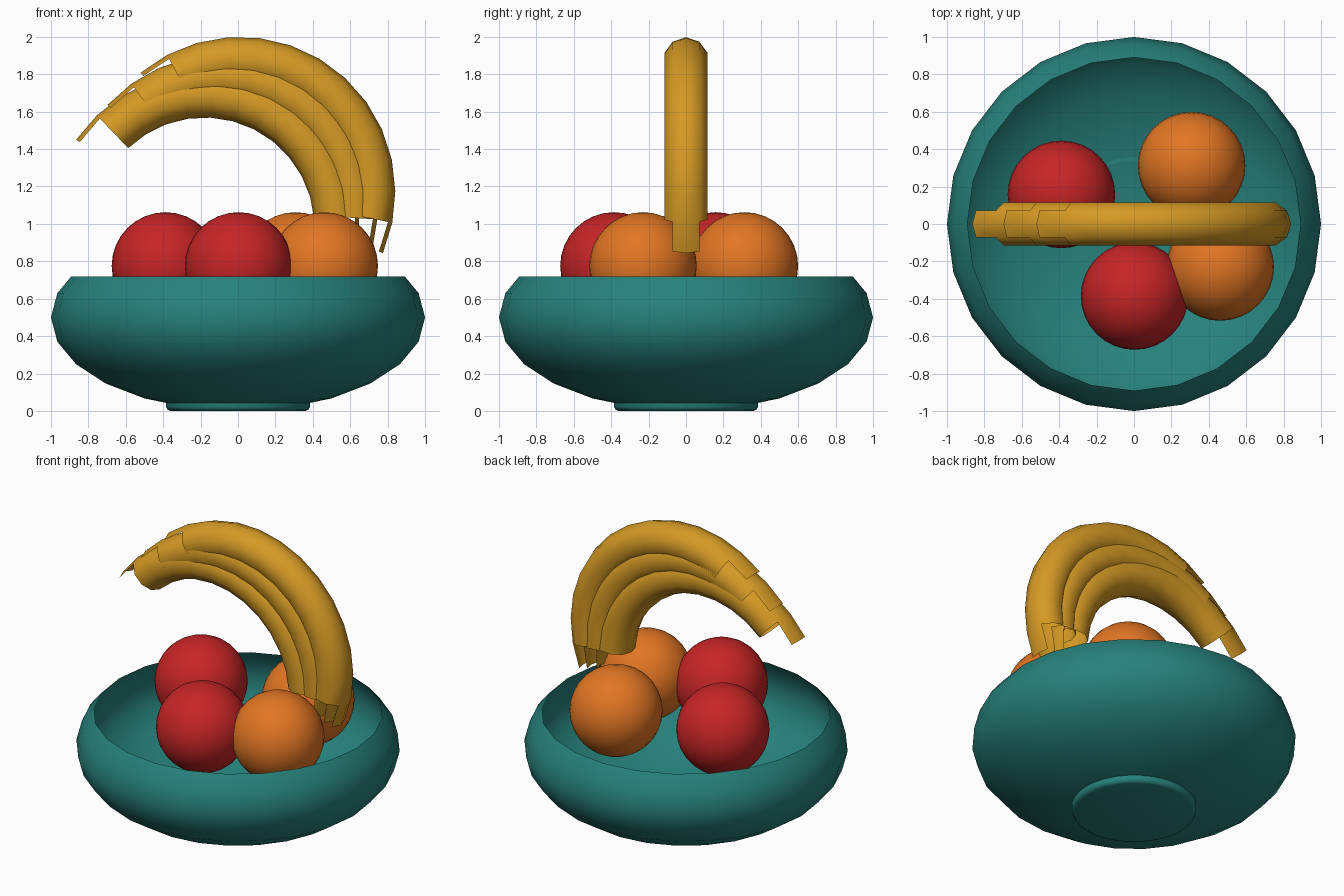
import bpy, bmesh
from math import sin, cos, pi, radians

if "Cube" in bpy.data.objects:
    bpy.data.objects.remove(bpy.data.objects["Cube"])


def material(name, rgb):
    m = bpy.data.materials.new(name)
    m.diffuse_color = (*rgb, 1)
    m.use_nodes = True
    m.node_tree.nodes["Principled BSDF"].inputs["Base Color"].default_value = m.diffuse_color
    return m


TEAL = material("teal glaze", (0.02, 0.22, 0.2))
RED = material("apple red", (0.57, 0.018, 0.02))
ORANGE = material("orange peel", (0.76, 0.18, 0.017))
YELLOW = material("banana yellow", (0.66, 0.32, 0.018))


def finish(name, bm, mat, angle):
    bmesh.ops.remove_doubles(bm, verts=bm.verts, dist=1e-5)
    bmesh.ops.recalc_face_normals(bm, faces=bm.faces)
    me = bpy.data.meshes.new(name)
    bm.to_mesh(me)
    bm.free()
    me.materials.append(mat)
    ob = bpy.data.objects.new(name, me)
    bpy.context.collection.objects.link(ob)
    bpy.ops.object.select_all(action='DESELECT')
    ob.select_set(True)
    bpy.context.view_layer.objects.active = ob
    bpy.ops.object.shade_smooth_by_angle(angle=radians(angle))
    return ob


def lathe(name, profile, sides, mat, angle=40):
    """Spin an (r, z) profile about the z axis."""
    bm = bmesh.new()
    vs = [bm.verts.new((r, 0, z)) for r, z in profile]
    es = [bm.edges.new(p) for p in zip(vs, vs[1:])]
    bmesh.ops.spin(bm, geom=vs + es, cent=(0, 0, 0), axis=(0, 0, 1),
                   angle=2 * pi, steps=sides, use_duplicate=False)
    return finish(name, bm, mat, angle)


# bowl: squashed sphere cut off at the rim, with a thin wall
RIM = (0.891, 0.72)
lats = [radians(a) for a in range(-90, 16, 15)]
outer = [(cos(a), max(0.5 + 0.5 * sin(a), 0.004)) for a in lats]
inner = [(0.988 * cos(a), 0.5 + 0.488 * sin(a)) for a in lats]
lathe("bowl", outer + [RIM] + inner[::-1], 24, TEAL)

# foot ring under the bowl, rounded at its lower edge
lathe("bowl_foot", [(0, 0), (0.36, 0), (0.376, 0.006), (0.385, 0.022), (0.385, 0.05), (0.34, 0.05)],
      32, TEAL, 50)

# round fruit
for name, x, y, mat in (("apple_left", -0.388, 0.158, RED), ("apple_front", 0.003, -0.385, RED),
                        ("orange_back", 0.308, 0.312, ORANGE), ("orange_right", 0.461, -0.23, ORANGE)):
    bm = bmesh.new()
    bmesh.ops.create_uvsphere(bm, u_segments=32, v_segments=16, radius=0.2875)
    bmesh.ops.translate(bm, verts=bm.verts, vec=(x, y, 0.775))
    finish(name, bm, mat, 60)


def banana(name, cx, cz, start, big=0.71, small=0.121, steps=11, step=11.75, sides=10):
    """Arc of a torus; one extra segment at each end keeps only the two outer facets."""
    bm = bmesh.new()
    rings = []
    for i in range(-1, steps + 2):
        a = radians(start + i * step)
        ring = []
        for j in range(sides):
            t = 2 * pi * j / sides
            r = big + small * cos(t)
            ring.append(bm.verts.new((cx + r * cos(a), small * sin(t), cz + r * sin(a))))
        rings.append(ring)
    for i in range(steps + 2):
        for j in range(sides):
            k = (j + 1) % sides
            if i in (0, steps + 1) and j not in (0, sides - 1):
                continue
            bm.faces.new((rings[i][j], rings[i][k], rings[i + 1][k], rings[i + 1][j]))
    bmesh.ops.delete(bm, geom=[v for v in bm.verts if not v.link_faces], context='VERTS')
    finish(name, bm, YELLOW, 50)


# bunch of three bananas, each turned a little further
banana("banana_inner", -0.18, 0.98, 4.5)
banana("banana_middle", -0.085, 1.075, -3.5)
banana("banana_outer", 0.01, 1.169, -11.3)
